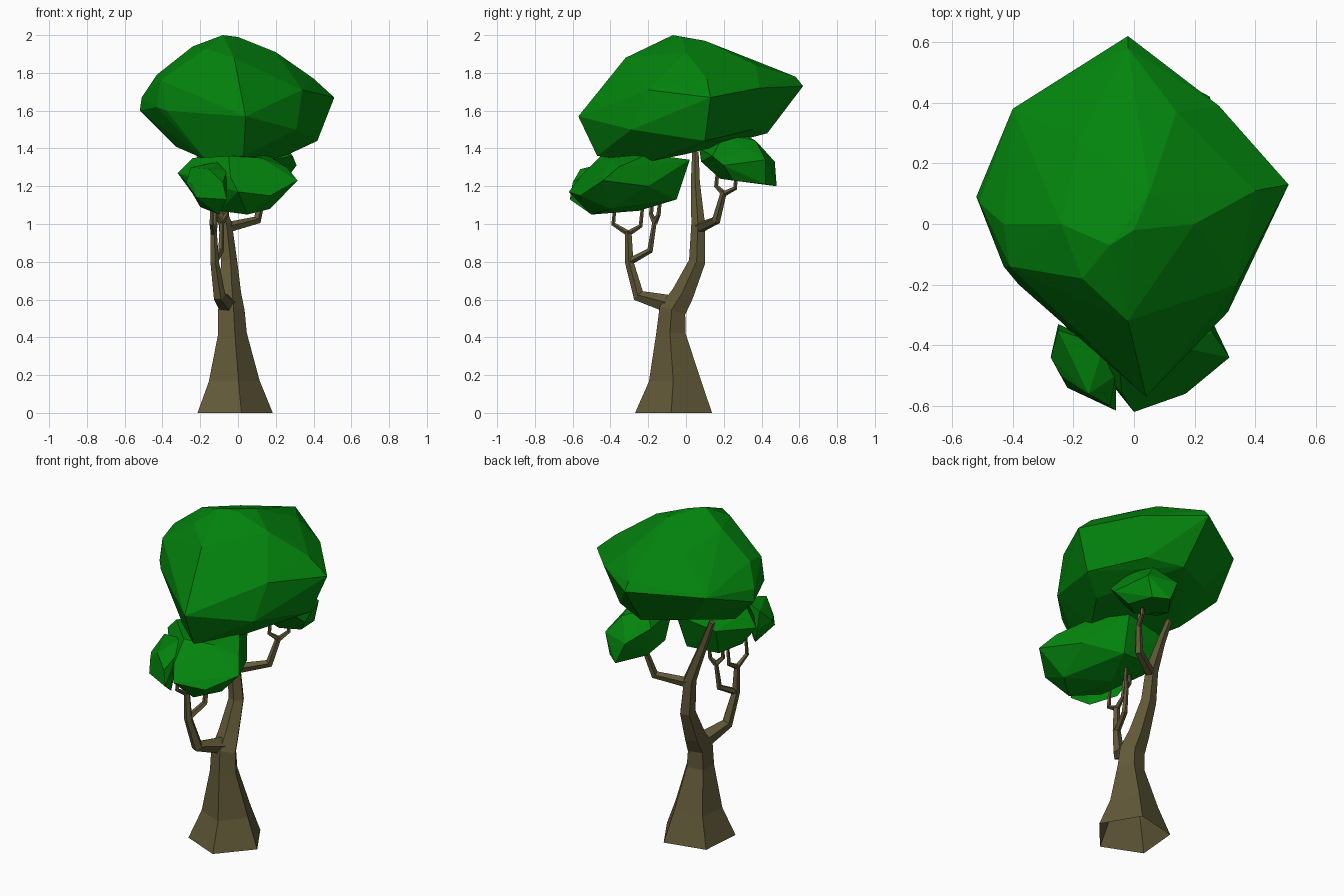
import bpy, bmesh, math
from mathutils import Vector, Matrix


def material(name, rgb):
    m = bpy.data.materials.new(name)
    m.diffuse_color = (*rgb, 1)
    return m


BARK = material("bark", (0.12, 0.1, 0.04))
LEAF = material("leaves", (0.001, 0.23, 0.004))


def finish(bm, name, mat):
    bmesh.ops.recalc_face_normals(bm, faces=bm.faces)
    me = bpy.data.meshes.new(name)
    bm.to_mesh(me)
    bm.free()
    me.materials.append(mat)
    ob = bpy.data.objects.new(name, me)
    bpy.context.collection.objects.link(ob)
    return ob


def limb(name, path, sides=5, phase=-77):
    """Sweep an open-bottomed polygon along (x, y, z, radius) points."""
    bm = bmesh.new()
    pts = [Vector(p[:3]) for p in path]
    up = (pts[1] - pts[0]).normalized()
    frame = Vector((0, 0, 1)).rotation_difference(up).to_matrix()
    if name == "trunk":
        up, frame = Vector((0, 0, 1)), Matrix.Identity(3)
    rings = []
    for i, p in enumerate(pts):
        if i:
            a = (p - pts[i - 1]).normalized()
            b = (pts[i + 1] - p).normalized() if i < len(pts) - 1 else a
            new = (a + b).normalized()
            frame = up.rotation_difference(new).to_matrix() @ frame
            up = new
        ring = []
        for k in range(sides):
            t = math.radians(phase) + math.tau * k / sides
            ring.append(bm.verts.new(p + frame @ Vector((math.cos(t), math.sin(t), 0)) * path[i][3]))
        rings.append(ring)
    for a, b in zip(rings, rings[1:]):
        for k in range(sides):
            n = (k + 1) % sides
            bm.faces.new((a[k], a[n], b[n], b[k]))
    bm.faces.new(rings[-1])
    return finish(bm, name, BARK)


def leaf_clump(name, points):
    """Faceted foliage: convex hull of a few corner points."""
    bm = bmesh.new()
    for p in points:
        bm.verts.new(p)
    r = bmesh.ops.convex_hull(bm, input=bm.verts[:])
    loose = {v for v in r["geom_interior"] + r["geom_unused"] if isinstance(v, bmesh.types.BMVert)}
    bmesh.ops.delete(bm, geom=list(loose), context='VERTS')
    return finish(bm, name, LEAF)


# Trunk, flared at the ground and bending back above the fork
limb("trunk", [(-.03, -.06, 0, .215), (-.03, -.055, .17, .145), (-.035, -.078, .42, .082),
               (-.04, -.07, .54, .075), (-.045, -.015, .63, .062), (-.05, .06, .8, .046),
               (-.07, .065, 1.0, .038), (-.15, .05, 1.22, .025), (-.21, .05, 1.38, .018)])

# Front branch with its side shoot
limb("front_branch", [(-.05, -.05, .565, .055), (-.1, -.25, .62, .034), (-.125, -.3, .8, .024),
                      (-.13, -.305, .96, .018)])
limb("front_branch_shoot", [(-.125, -.3, .8, .02), (-.09, -.19, .86, .017), (-.085, -.165, 1.02, .012)])
# Back branch
limb("back_branch", [(-.06, .07, .98, .03), (.1, .16, 1.02, .024), (.135, .2, 1.17, .017)])

# Forked twigs: (joint, left knee, right knee)
forks = [((-.13, -.305, .95), (-.14, -.385, 1.0), (-.12, -.24, .99)),
         ((-.085, -.165, 1.01), (-.12, -.185, 1.05), (-.06, -.145, 1.05)),
         ((.135, .2, 1.16), (.1, .16, 1.2), (.16, .26, 1.19))]
for joint, *knees in forks:
    for knee in knees:
        limb("twig", [(*joint, .016), (*knee, .012), (knee[0], knee[1] + .01, knee[2] + .1, .009)])

# Big crown
leaf_clump("crown", [
    (-.08, -.07, 2.0), (0, -.02, 1.99), (.05, .1, 1.97), (-.24, 0, 1.94), (-.17, -.18, 1.93),
    (-.02, -.32, 1.88), (.2, 0, 1.91), (.14, .37, 1.84), (-.18, .28, 1.86),
    (-.43, 0, 1.79), (-.4, .38, 1.7), (-.52, .09, 1.6), (-.51, .07, 1.67), (-.43, -.14, 1.62),
    (-.41, -.14, 1.76), (-.38, -.2, 1.6), (.04, -.57, 1.57), (.31, -.29, 1.5), (.34, -.2, 1.71),
    (.51, .13, 1.67), (.4, .11, 1.77), (.28, .39, 1.72), (-.02, .62, 1.73), (-.02, .58, 1.78),
    (.42, .1, 1.44), (.27, 0, 1.37), (.14, -.2, 1.33), (-.17, -.28, 1.34), (-.33, 0, 1.41),
    (.03, -.47, 1.36), (0, .43, 1.48), (-.25, .3, 1.5), (.2, .35, 1.5)])

# Lower clump at the front
leaf_clump("front_clump", [
    (0, -.62, 1.17), (.17, -.56, 1.15), (.315, -.44, 1.23), (.26, -.36, 1.3), (.12, -.4, 1.35),
    (-.05, -.45, 1.36), (.15, -.2, 1.37), (.05, .02, 1.34), (.2, -.2, 1.2), (.03, -.05, 1.13),
    (-.05, -.25, 1.07), (.05, -.5, 1.05), (.17, -.4, 1.08), (-.1, -.4, 1.07), (-.32, -.22, 1.27),
    (-.24, -.25, 1.35), (-.24, -.2, 1.16), (-.04, -.56, 1.25), (-.2, 0, 1.3), (-.18, -.06, 1.14)])

# Small clump at the front left
leaf_clump("front_left_clump", [
    (-.275, -.44, 1.22), (-.25, -.35, 1.3), (-.22, -.54, 1.14), (-.06, -.615, 1.13),
    (-.08, -.6, 1.22), (-.15, -.56, 1.29), (-.1, -.4, 1.33), (-.2, -.38, 1.09),
    (-.1, -.5, 1.05), (-.06, -.5, 1.28), (-.24, -.5, 1.22), (-.25, -.33, 1.2)])

# Lower clump at the back right
leaf_clump("back_clump", [
    (.25, .42, 1.34), (.14, .48, 1.2), (.08, .47, 1.33), (.31, .2, 1.31), (.29, .14, 1.36),
    (.1, .07, 1.4), (0, .13, 1.43), (.05, .3, 1.48), (.2, .2, 1.47), (-.01, .35, 1.4),
    (.03, .33, 1.22), (.22, .42, 1.21), (.25, .25, 1.23), (.12, .08, 1.33), (.15, .18, 1.24),
    (0, .2, 1.27), (.17, .37, 1.44)])
